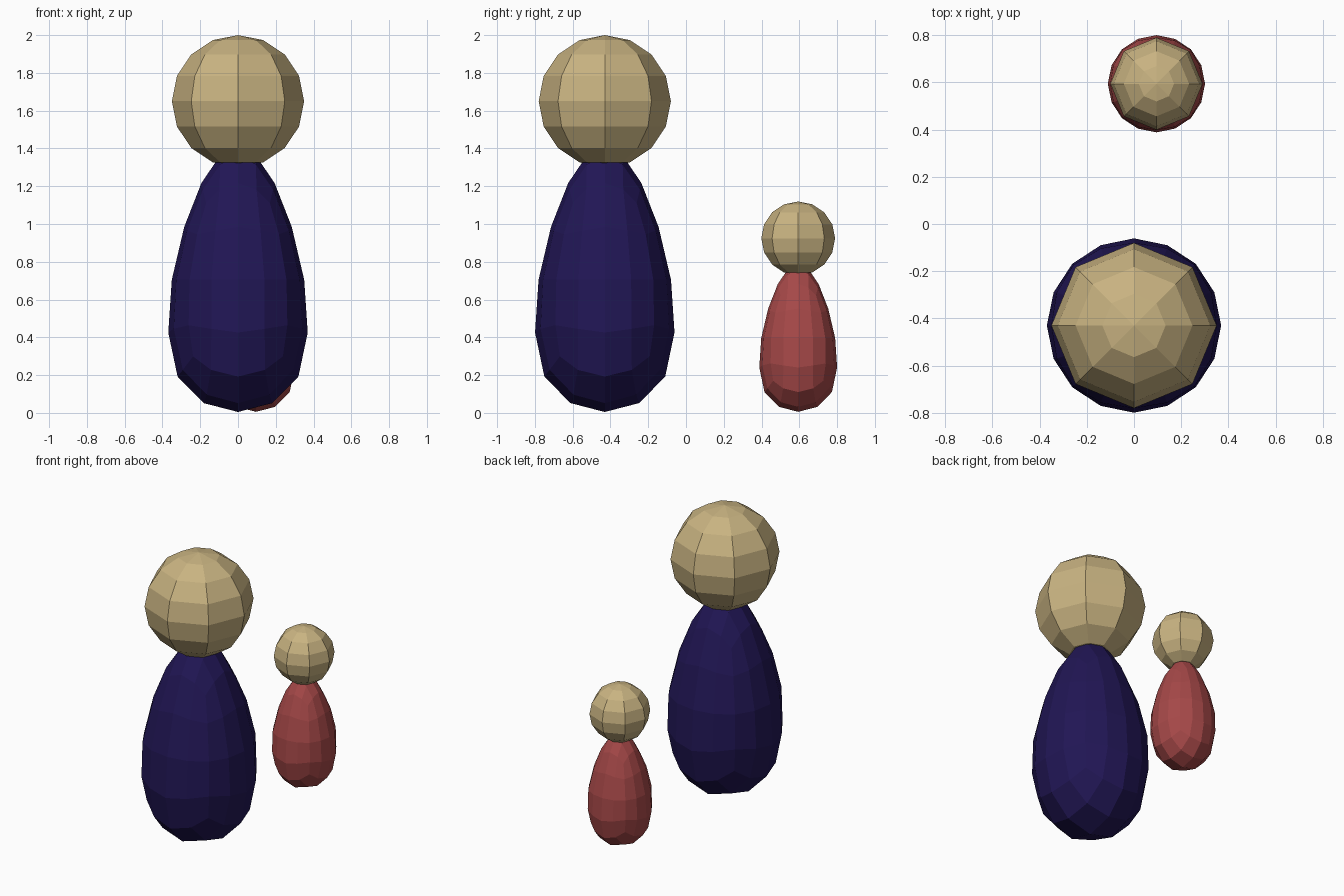
import bpy
import bmesh

if "Cube" in bpy.data.objects:
    bpy.data.objects.remove(bpy.data.objects["Cube"])


def material(name, rgb):
    m = bpy.data.materials.new(name)
    m.diffuse_color = (*rgb, 1)
    m.use_nodes = True
    m.node_tree.nodes["Principled BSDF"].inputs["Base Color"].default_value = m.diffuse_color
    return m


def add_object(name, bm, mat, loc, scale):
    mesh = bpy.data.meshes.new(name)
    bm.to_mesh(mesh)
    bm.free()
    mesh.materials.append(mat)
    ob = bpy.data.objects.new(name, mesh)
    ob.location = loc
    ob.scale = (scale,) * 3
    bpy.context.collection.objects.link(ob)
    return ob


def figure(name, x, y, z, scale, body_mat):
    # Body: tapered box rounded by two levels of subdivision
    bm = bmesh.new()
    bmesh.ops.create_cube(bm, size=2)
    for v in bm.verts:
        half = 0.203 if v.co.z > 0 else 0.595
        v.co = (v.co.x * half, v.co.y * half, 0.705 + v.co.z * 0.797)
    body = add_object(name + "_body", bm, body_mat, (x, y, z), scale)
    sub = body.modifiers.new("round", 'SUBSURF')
    sub.levels = sub.render_levels = 2
    sub.use_limit_surface = False

    # Head: flat-faced ball with eight segments and rings
    bm = bmesh.new()
    bmesh.ops.create_uvsphere(bm, u_segments=8, v_segments=8, radius=0.35)
    add_object(name + "_head", bm, skin, (x, y, z + 1.65 * scale), scale)


skin = material("tan", (0.58, 0.45, 0.22))
navy = material("navy", (0.015, 0.008, 0.09))
red = material("red", (0.38, 0.065, 0.065))

figure("large", 0, -0.43, 0, 1, navy)
figure("small", 0.095, 0.594, 0.003, 0.558, red)
